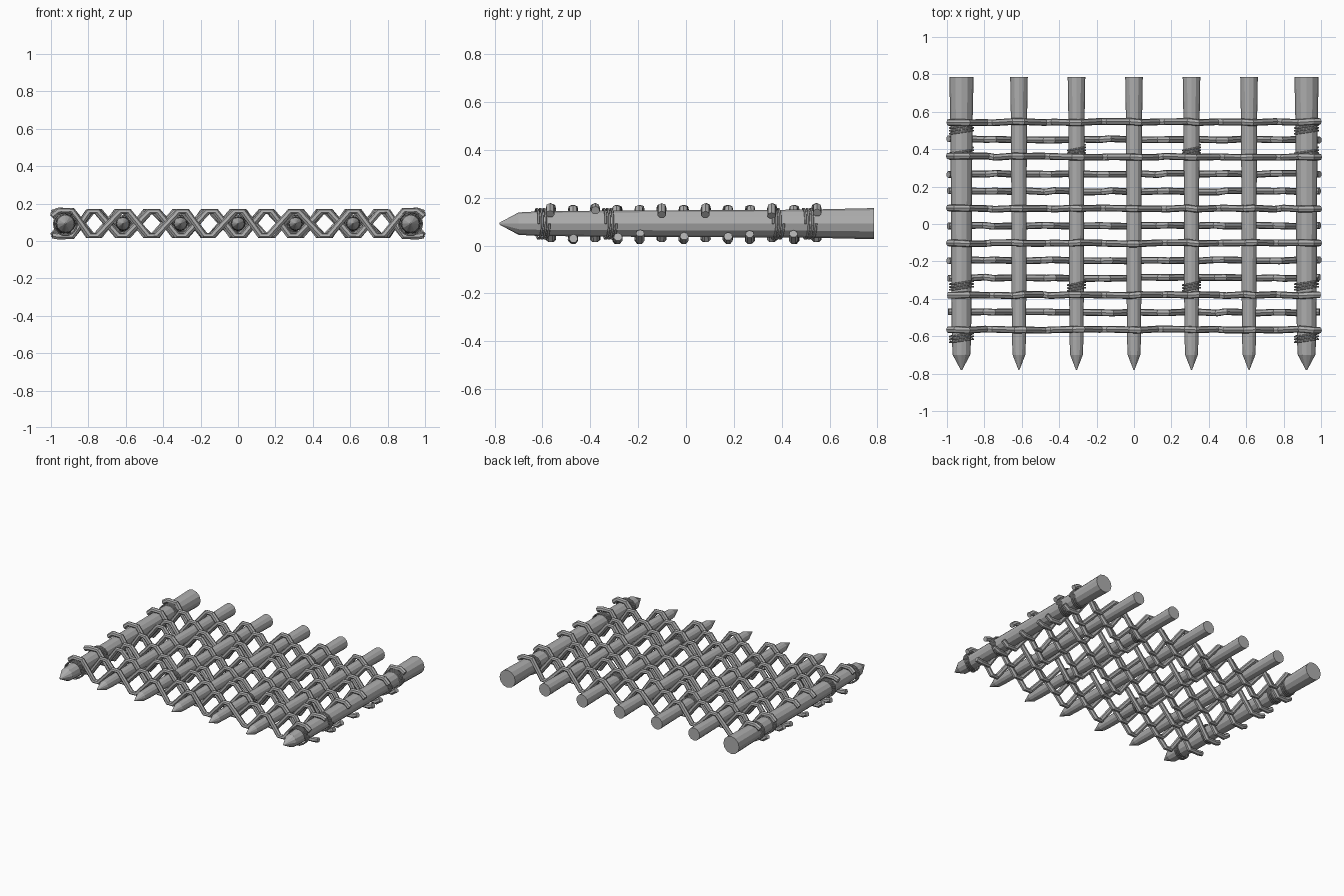
import bpy, bmesh, math, random
from mathutils import Vector

random.seed(4)
if "Cube" in bpy.data.objects:
    bpy.data.objects.remove(bpy.data.objects["Cube"])

MID = 0.092
wood = bpy.data.materials.new("grey wood")
wood.use_nodes = True
wood.diffuse_color = (0.42, 0.42, 0.42, 1)
wood.node_tree.nodes["Principled BSDF"].inputs["Base Color"].default_value = wood.diffuse_color


def skin(name, rings):
    """Join equal rings of points into a capped tube."""
    bm = bmesh.new()
    loops = [[bm.verts.new(p) for p in ring] for ring in rings]
    n = len(loops[0])
    for a, b in zip(loops, loops[1:]):
        for i in range(n):
            j = (i + 1) % n
            bm.faces.new((a[i], a[j], b[j], b[i]))
    bm.faces.new(loops[0][::-1])
    bm.faces.new(loops[-1])
    bmesh.ops.recalc_face_normals(bm, faces=bm.faces[:])
    mesh = bpy.data.meshes.new(name)
    bm.to_mesh(mesh)
    bm.free()
    mesh.materials.append(wood)
    obj = bpy.data.objects.new(name, mesh)
    bpy.context.collection.objects.link(obj)
    return obj


def tube(name, points, radius, sides):
    """Sweep a round section along a path."""
    rings = []
    for i, p in enumerate(points):
        t = (points[min(i + 1, len(points) - 1)] - points[max(i - 1, 0)]).normalized()
        up = Vector((0, 1, 0)) if abs(t.y) < 0.8 else Vector((0, 0, 1))
        u = t.cross(up).normalized()
        v = t.cross(u)
        rings.append([p + radius * (u * math.cos(a) + v * math.sin(a))
                      for a in (math.tau * k / sides for k in range(sides))])
    return skin(name, rings)


# Stakes: a tapered shaft with a sharpened tip, thicker at both sides
GAP = 0.3075
stakes = [(k - 3) * GAP for k in range(7)]
profile = [(0.785, 1.0), (0.5, 0.9), (-0.4, 0.83), (-0.62, 0.79), (-0.70, 0.72), (-0.78, 0.06)]


def stake_radius(k):
    return 0.065 if k in (0, 6) else 0.047


for k, x in enumerate(stakes):
    rings = []
    for y, s in profile:
        r = stake_radius(k) * s
        rings.append([(x + r * math.cos(a), y, MID + r * math.sin(a))
                      for a in (math.tau * j / 12 for j in range(12))])
    skin(f"stake_{k + 1}", rings)

# Woven rods: each passes every stake on one face and bends through to the other in the gaps
for row, phase in enumerate("OUOUUOUOUUOUO"):
    y = 0.545 - row * 0.0925
    side = 1 if phase == "O" else -1
    points = []
    for bend in range(13):
        outer = bend in (0, 12)
        x = stakes[0] + bend * GAP / 2
        lift = side * (-1) ** bend * (0.068 if outer else 0.064)
        shift = 0 if outer else random.uniform(-0.012, 0.012)
        flat = 0.035 if outer else 0.022
        points += [Vector((x + shift + d, y + random.uniform(-0.004, 0.004), MID + lift))
                   for d in (-flat, flat)]
    drop = Vector((0.035, 0, -side * random.uniform(0.005, 0.035)))
    points.insert(0, points[0] + Vector((-drop.x, 0, drop.z)))
    points.append(points[-1] + drop)
    tube(f"woven_rod_{row + 1}", points, 0.0185, 7)

# Cord bindings: thin slanted coils around the outer and third stakes
bindings = [(k, y) for k in (0, 6) for y in (0.51, 0.375, -0.325, -0.605)]
bindings += [(k, y) for k in (2, 4) for y in (0.39, -0.33)]
for n, (k, y) in enumerate(bindings):
    r = stake_radius(k) * 0.9 + 0.005
    turns, steps = 3, 14
    path = []
    for i in range(turns * steps + 1):
        a = math.tau * i / steps
        path.append(Vector((stakes[k] + r * math.cos(a),
                            y + 0.045 * (i / (turns * steps) - 0.5) + 0.012 * math.cos(a),
                            MID + r * math.sin(a))))
    tube(f"cord_binding_{n + 1}", path, 0.005, 5)
